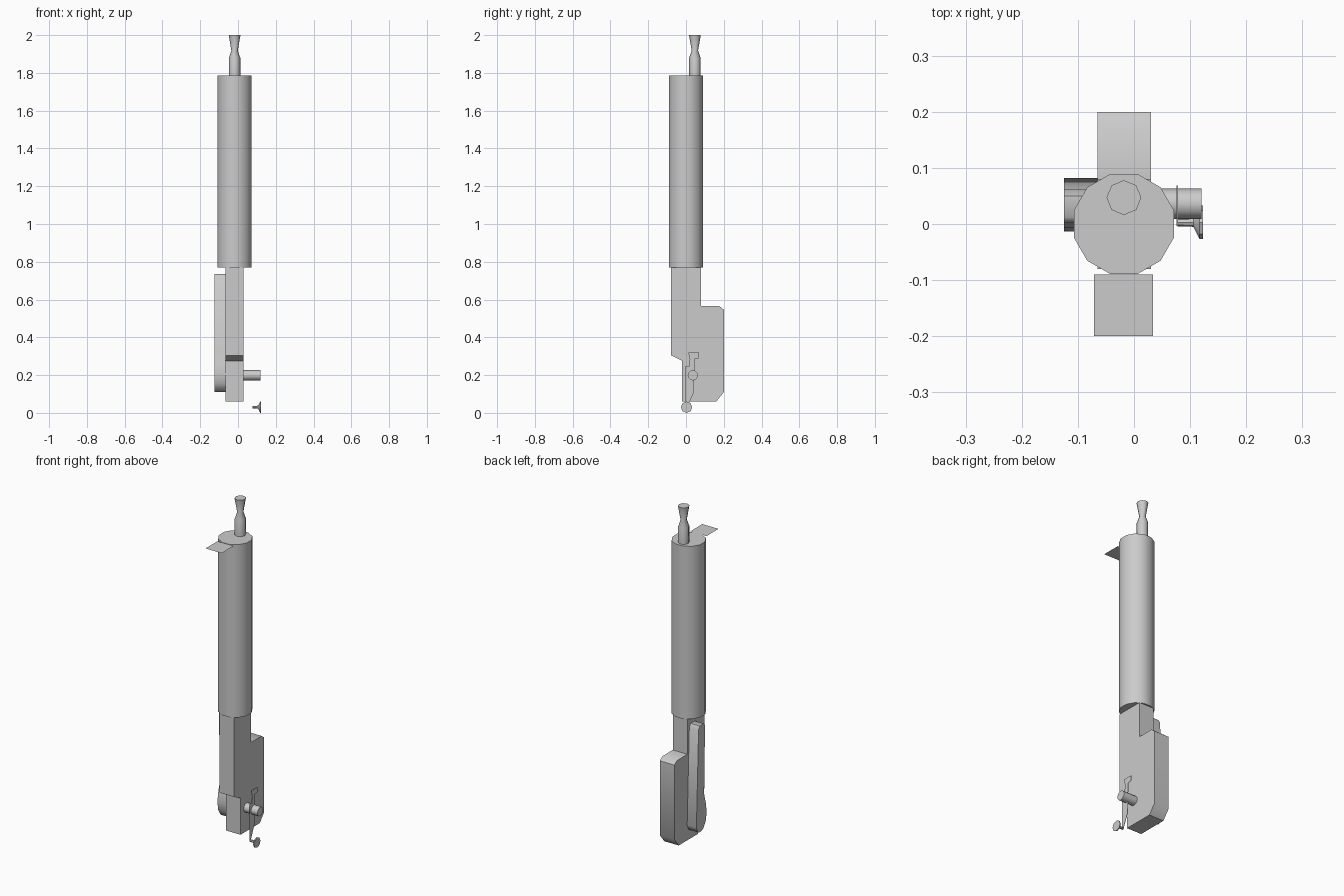
import bpy, bmesh, math
from mathutils import Matrix

if "Cube" in bpy.data.objects:
    bpy.data.objects.remove(bpy.data.objects["Cube"])


def finish(bm, name, angle):
    bmesh.ops.recalc_face_normals(bm, faces=bm.faces)
    me = bpy.data.meshes.new(name)
    bm.to_mesh(me)
    bm.free()
    ob = bpy.data.objects.new(name, me)
    bpy.context.collection.objects.link(ob)
    bpy.ops.object.select_all(action='DESELECT')
    ob.select_set(True)
    bpy.context.view_layer.objects.active = ob
    bpy.ops.object.shade_smooth_by_angle(angle=math.radians(angle))
    return ob


def slab(name, profile, x0, x1=None, angle=50):
    """Side (y, z) profile, extruded from x0 to x1; flat sheet if x1 is None."""
    bm = bmesh.new()
    face = bm.faces.new([bm.verts.new((x0, y, z)) for y, z in profile])
    if x1 is not None:
        geo = bmesh.ops.extrude_face_region(bm, geom=[face], use_keep_orig=True)["geom"]
        moved = [g for g in geo if isinstance(g, bmesh.types.BMVert)]
        bmesh.ops.translate(bm, verts=moved, vec=(x1 - x0, 0, 0))
    return finish(bm, name, angle)


def turned(name, profile, sides, matrix, turn=0.0, angle=50):
    """Closed solid from (radius, height) rings, placed with a matrix."""
    bm = bmesh.new()
    rings = []
    for r, h in profile:
        angs = [turn + math.tau * i / sides for i in range(sides)]
        rings.append([bm.verts.new((r * math.cos(a), r * math.sin(a), h)) for a in angs])
    for lo, hi in zip(rings, rings[1:]):
        for i in range(sides):
            j = (i + 1) % sides
            bm.faces.new((lo[i], lo[j], hi[j], hi[i]))
    bm.faces.new(rings[0])
    bm.faces.new(rings[-1])
    bm.transform(matrix)
    return finish(bm, name, angle)


def along_x(y, z):
    return Matrix.Translation((0, y, z)) @ Matrix.Rotation(math.pi / 2, 4, 'Y')


# Long upper barrel and its flared tip
turned("main_tube", [(0.0925, 0.77), (0.0925, 1.785)], 12,
       Matrix.Translation((-0.018, 0, 0)), math.radians(15))
turned("top_nozzle", [(0.03, 1.78), (0.03, 1.88), (0.017, 1.918), (0.031, 2.0)], 8,
       Matrix.Translation((-0.018, 0.047, 0)))

# Thin sheet projecting forward from the barrel top
bm = bmesh.new()
bm.faces.new([bm.verts.new(c) for c in (
    (-0.071, -0.2, 1.783), (0.034, -0.2, 1.783), (0.034, -0.09, 1.783), (-0.071, -0.09, 1.783))])
finish(bm, "front_plate", 30)

# Lower housing with the rear box
slab("lower_body", [(-0.08, 0.77), (-0.08, 0.305), (-0.02, 0.275), (-0.02, 0.06), (0.16, 0.06),
                    (0.2, 0.11), (0.2, 0.547), (0.177, 0.565), (0.08, 0.565), (0.08, 0.77)],
     -0.065, 0.03)

# Slanted bar on the left side, bulging forward at its foot
slab("side_bar", [(0.002, 0.725), (0.012, 0.735), (0.05, 0.735), (0.062, 0.715), (0.082, 0.15),
                  (0.068, 0.118), (0.045, 0.11), (0.018, 0.122), (-0.004, 0.155),
                  (-0.013, 0.205), (-0.006, 0.26), (0.01, 0.32)], -0.125, -0.065)

# Peg, thin lever and flared knob on the right side
turned("pivot_peg", [(0.027, 0.028), (0.027, 0.12)], 12, along_x(0.036, 0.199))
slab("lever_plate", [(0.012, 0.32), (0.069, 0.32), (0.069, 0.29), (0.045, 0.285), (0.042, 0.11),
                     (0.006, 0.03), (-0.004, 0.03), (-0.004, 0.245), (0.017, 0.247), (0.02, 0.285)],
     0.076, 0.078)
turned("lever_knob", [(0.007, 0.077), (0.008, 0.106), (0.03, 0.117), (0.03, 0.123)], 8,
       along_x(0.003, 0.03), angle=35)
